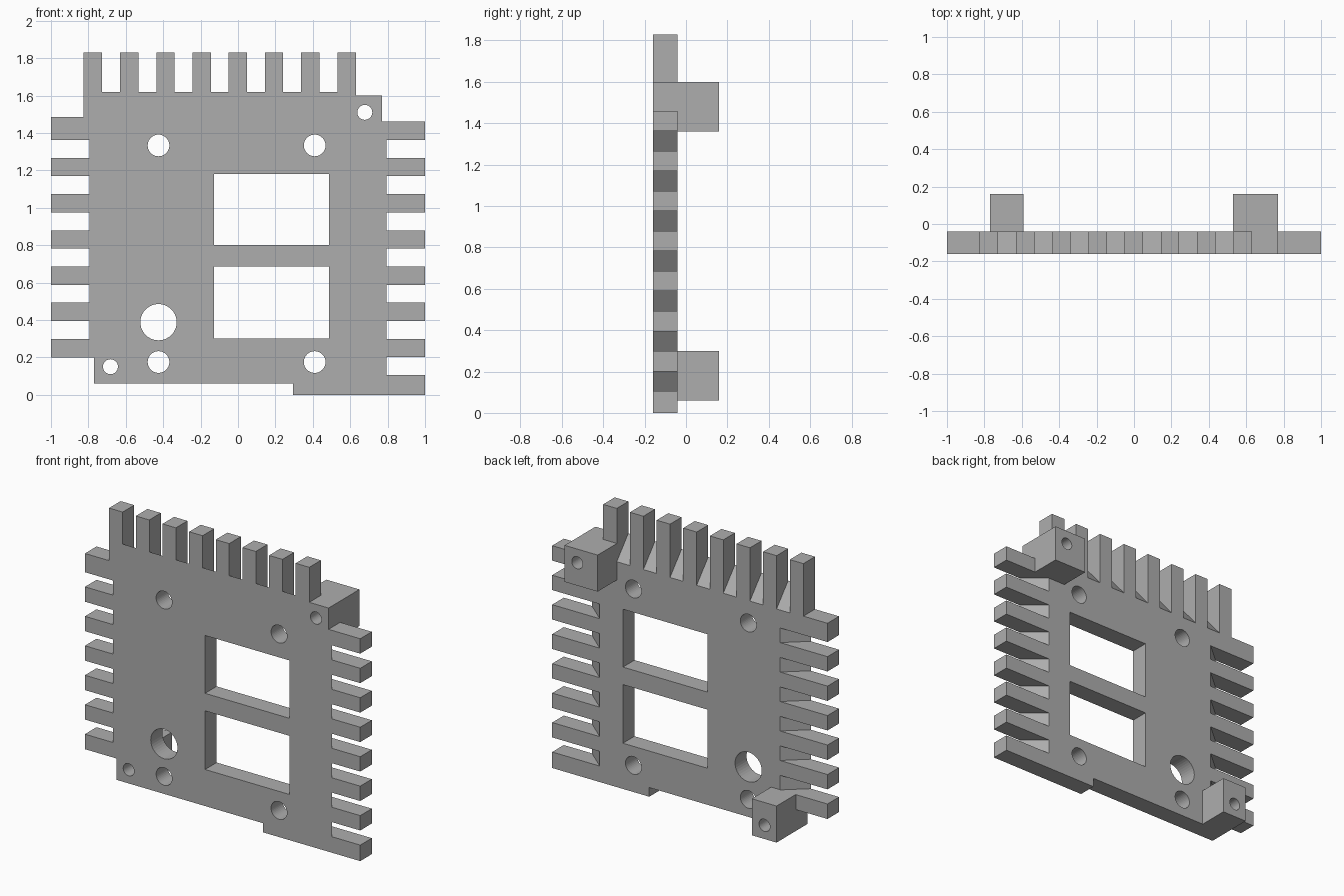
import bpy
import bmesh
import math

if "Cube" in bpy.data.objects:
    bpy.data.objects.remove(bpy.data.objects["Cube"], do_unlink=True)

FRONT, BACK, REAR = -0.16, -0.04, 0.16   # plate front, plate back, boss rear
PITCH = 0.1935                           # fin spacing
SLOT = 0.096                             # gap between fins

metal = bpy.data.materials.new("plain grey metal")
metal.use_nodes = True
grey = (0.42, 0.42, 0.42, 1)
metal.diffuse_color = grey
metal.node_tree.nodes["Principled BSDF"].inputs["Base Color"].default_value = grey


def prism(bm, profile, offset):
    """Add a solid by pushing a flat profile along an offset."""
    face = bm.faces.new([bm.verts.new(p) for p in profile])
    result = bmesh.ops.extrude_face_region(bm, geom=[face], use_keep_orig=True)
    moved = [v for v in result["geom"] if isinstance(v, bmesh.types.BMVert)]
    bmesh.ops.translate(bm, verts=moved, vec=offset)


def box(bm, x0, x1, y0, y1, z0, z1):
    prism(bm, [(x0, y0, z0), (x1, y0, z0), (x1, y0, z1), (x0, y0, z1)],
          (0, y1 - y0, 0))


def hole(bm, x, z, radius, sides=40):
    ring = [(x + radius * math.cos(a), -0.3, z + radius * math.sin(a))
            for a in (2 * math.pi * i / sides for i in range(sides))]
    prism(bm, ring, (0, 0.6, 0))


def finish(bm, name, helper=False):
    bmesh.ops.recalc_face_normals(bm, faces=bm.faces)
    mesh = bpy.data.meshes.new(name)
    bm.to_mesh(mesh)
    bm.free()
    mesh.materials.append(metal)
    ob = bpy.data.objects.new(name, mesh)
    bpy.context.collection.objects.link(ob)
    if helper:
        ob.hide_render = True
        ob.hide_viewport = True
        ob.display_type = 'WIRE'
    return ob


def cut(ob, cutter):
    mod = ob.modifiers.new(cutter.name, 'BOOLEAN')
    mod.operation = 'DIFFERENCE'
    mod.solver = 'EXACT'
    mod.object = cutter


# Slot section: straight outer end, floor sloping deeper towards the back
def slot_section(floor, outer):
    slope = 0.14 / (BACK - FRONT)
    y0, y1 = FRONT - 0.02, BACK + 0.02
    return [(outer, y0), (floor + 0.02 * slope, y0),
            (floor - 0.14 - 0.02 * slope, y1), (outer, y1)]


# Plate outline
outline = [(-0.77, 0.06), (0.295, 0.06), (0.295, 0), (1, 0), (1, 1.46),
           (0.77, 1.46), (0.77, 1.6), (0.63, 1.6), (0.63, 1.83),
           (-0.825, 1.83), (-0.825, 1.485), (-1, 1.485), (-1, 0.2), (-0.77, 0.2)]
bm = bmesh.new()
prism(bm, [(x, FRONT, z) for x, z in outline], (0, BACK - FRONT, 0))
plate = finish(bm, "finned_plate")

# Gaps between the fins
bm = bmesh.new()
for i in range(7):
    x = -0.726 + i * PITCH
    prism(bm, [(x, y, z) for z, y in slot_section(1.62, 1.95)], (SLOT, 0, 0))
    z = 0.105 + i * PITCH
    prism(bm, [(x, y, z) for x, y in slot_section(0.795, 1.1)], (0, 0, SLOT))
    if i > 0:
        prism(bm, [(-x, y, z) for x, y in slot_section(0.795, 1.1)], (0, 0, SLOT))
slots = finish(bm, "fin_slot_cutter", helper=True)

# Windows, mounting holes and the large opening
bm = bmesh.new()
for z0, z1 in ((0.3, 0.685), (0.8, 1.18)):
    box(bm, -0.127, 0.486, -0.3, 0.3, z0, z1)
for x in (-0.425, 0.41):
    for z in (0.175, 1.333):
        hole(bm, x, z, 0.058)
hole(bm, -0.425, 0.388, 0.097)
openings = finish(bm, "opening_cutter", helper=True)

# Screw holes running through plate and bosses
bm = bmesh.new()
hole(bm, -0.682, 0.15, 0.04)
hole(bm, 0.678, 1.51, 0.04)
screws = finish(bm, "screw_hole_cutter", helper=True)

for cutter in (slots, openings, screws):
    cut(plate, cutter)

# Screw bosses on the back
for name, x0, x1, z0, z1 in (("upper_left_boss", 0.53, 0.77, 1.36, 1.6),
                             ("lower_right_boss", -0.77, -0.59, 0.06, 0.3)):
    bm = bmesh.new()
    box(bm, x0, x1, BACK, REAR, z0, z1)
    cut(finish(bm, name), screws)
